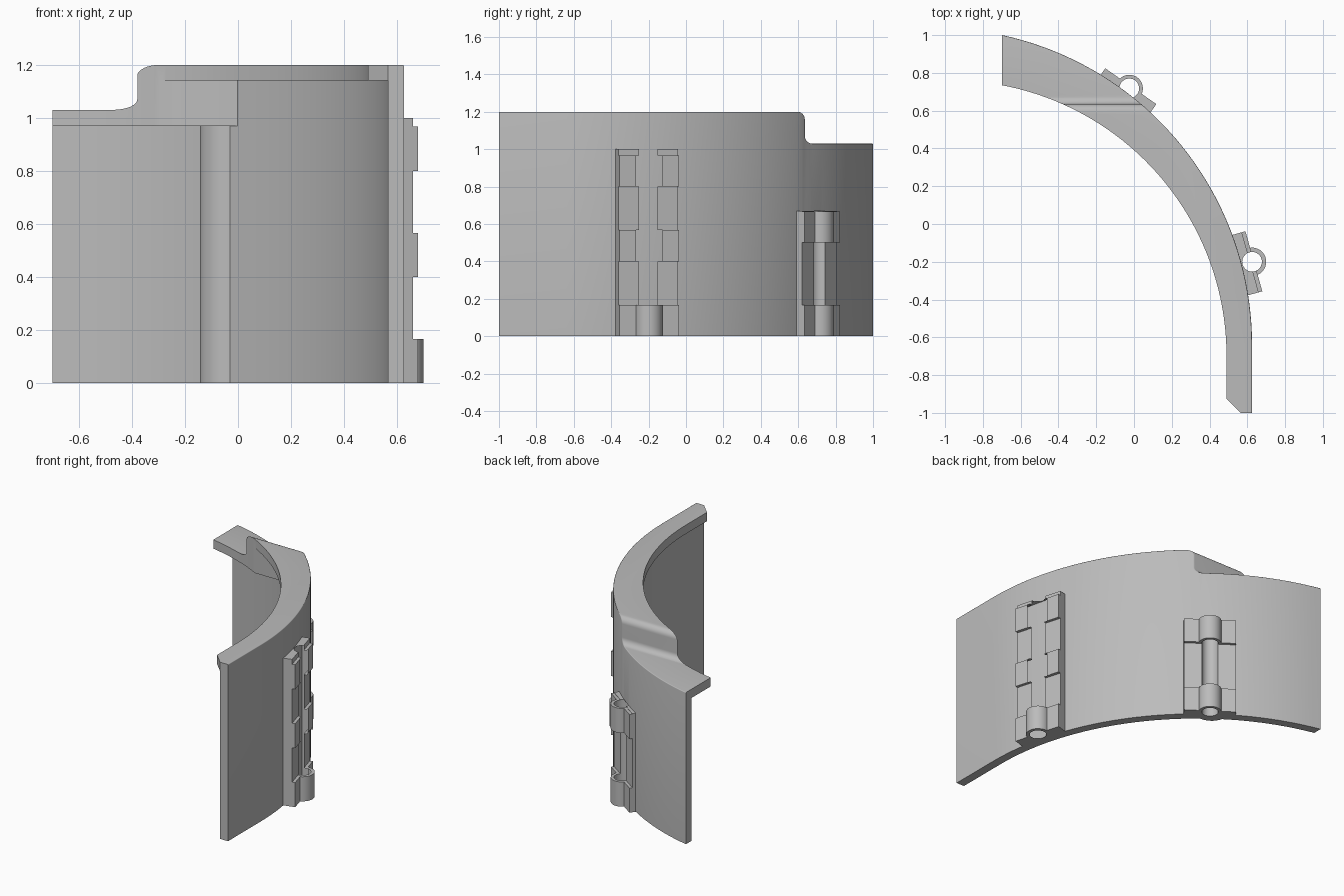
import bpy, bmesh
from math import sin, cos, pi, asin, atan2
from mathutils import Matrix, Vector

cube = bpy.data.objects.get("Cube")
if cube:
    bpy.data.objects.remove(cube)

grey = bpy.data.materials.new("plain_grey")
grey.use_nodes = True
GREY = (0.5, 0.5, 0.5, 1)
grey.diffuse_color = GREY
grey.node_tree.nodes["Principled BSDF"].inputs["Base Color"].default_value = GREY


def finish(name, bm):
    bmesh.ops.recalc_face_normals(bm, faces=bm.faces)
    me = bpy.data.meshes.new(name)
    bm.to_mesh(me)
    bm.free()
    me.materials.append(grey)
    ob = bpy.data.objects.new(name, me)
    bpy.context.collection.objects.link(ob)
    return ob


def prism(name, points, depth):
    """Extrude a closed outline of 3D points along a vector."""
    bm = bmesh.new()
    face = bm.faces.new([bm.verts.new(p) for p in points])
    ext = bmesh.ops.extrude_face_region(bm, geom=[face])
    bmesh.ops.translate(bm, vec=depth, verts=[v for v in ext["geom"] if isinstance(v, bmesh.types.BMVert)])
    return finish(name, bm)


def cylinder(name, c, r, z0, z1, n=40):
    ring = [(c[0] + r * cos(2 * pi * i / n), c[1] + r * sin(2 * pi * i / n), z0) for i in range(n)]
    return prism(name, ring, (0, 0, z1 - z0))


def combine(ob, tool, op):
    """Apply a boolean and discard the tool."""
    mod = ob.modifiers.new("cut", 'BOOLEAN')
    mod.object, mod.operation, mod.solver = tool, op, 'EXACT'
    bpy.context.view_layer.update()
    me = bpy.data.meshes.new_from_object(ob.evaluated_get(bpy.context.evaluated_depsgraph_get()))
    ob.modifiers.clear()
    ob.data = me
    bpy.data.objects.remove(tool)


def smooth(ob, angle):
    bpy.ops.object.select_all(action='DESELECT')
    ob.select_set(True)
    bpy.context.view_layer.objects.active = ob
    bpy.ops.object.shade_smooth_by_angle(angle=angle)


def arc(cx, cy, r, x_end, n=40):
    """Plan arc from straight ahead (+x) round to the given x."""
    end = pi / 2 - asin((x_end - cx) / r)
    return [(cx + r * cos(end * i / n), cy + r * sin(end * i / n)) for i in range(n + 1)]


def side_profile(y_step, high, low, r, x0):
    """Stepped side outline with a rounded top and foot on the step."""
    pts = [(-1.3, -0.2), (1.3, -0.2), (1.3, low)]
    if r:
        q = [i * pi / 16 for i in range(9)]
        pts += [(y_step + r - r * sin(a), low + r - r * cos(a)) for a in q]
        pts += [(y_step - r + r * cos(a), high - r + r * sin(a)) for a in q]
    else:
        pts += [(y_step, low), (y_step, high)]
    pts.append((-1.3, high))
    return [(x0, y, z) for y, z in pts]


LEFT, FRONT = -0.70, -1.0
OX, OY, OR, WALL = -1.053, -0.64, 1.678, 0.06

# Hinge positions: centre, outward normal
side_c, side_n = Vector((0.625, -0.2)), Vector((0.963, 0.27)).normalized()
back_c, back_n = Vector((-0.025, 0.718)), Vector((0.575, 0.82)).normalized()

# Curved shell with an inward top lip and a lowered end
outer = [(0.625, FRONT)] + arc(OX, OY, OR, LEFT)
lip = arc(-0.97, -0.7, 1.46, LEFT)[::-1] + [(0.49, -0.925), (0.565, FRONT)]
shell = prism("curved_shell", [(x, y, 0) for x, y in outer + lip], (0, 0, 1.4))
combine(shell, prism("step_tool", side_profile(0.635, 1.2, 1.03, 0.04, -1.5), (3, 0, 0)), 'INTERSECT')

# Round the outer top edge
bm = bmesh.new()
bm.from_mesh(shell.data)
bmesh.ops.remove_doubles(bm, verts=bm.verts, dist=0.0005)


def on_outer(v):
    x, y = v.co.x, v.co.y
    if y < OY:
        return abs(x - 0.625) < 0.002
    return abs(((x - OX) ** 2 + (y - OY) ** 2) ** 0.5 - OR) < 0.002


rim = [e for e in bm.edges if all(on_outer(v) and v.co.z > 0.9 for v in e.verts)
       and len(e.link_faces) == 2 and e.calc_face_angle(0) > 0.6]
bmesh.ops.bevel(bm, geom=rim, offset=0.025, segments=4, profile=0.5, affect='EDGES', clamp_overlap=True)
bm.to_mesh(shell.data)
bm.free()

# Hollow the inside, leaving a rounded rib behind the back hinge
inner = [(0.565, -1.3)] + arc(OX, OY, OR - WALL, LEFT - 0.1) + [(-1.2, 0.9), (-1.2, -1.3)]
cavity = prism("cavity_tool", [(x, y, -0.2) for x, y in inner], (0, 0, 1.6))
combine(cavity, prism("roof_tool", side_profile(0.59, 1.14, 0.97, 0, -1.5), (3, 0, 0)), 'INTERSECT')
combine(cavity, cylinder("rib_tool", back_c + Vector((-0.01, 0.006)), 0.11, -0.3, 1.3), 'DIFFERENCE')
combine(shell, cavity, 'DIFFERENCE')
combine(shell, cylinder("bore_tool", back_c, 0.052, -0.1, 0.67), 'DIFFERENCE')
smooth(shell, 0.5)


def slab(name, c, n, half, near, far, z0, z1):
    t = Vector((-n.y, n.x))
    corners = [c + t * s * half + n * d for s, d in ((-1, near), (-1, far), (1, far), (1, near))]
    return prism(name, [(p.x, p.y, z0) for p in corners], (0, 0, z1 - z0))


def hinge(name, c, n, height, knuckles, near, base, leaf, r):
    """Backing plate with raised leaves and bored knuckles."""
    body = slab(name, c, n, 0.165, near, base, 0, height)
    for z in knuckles:
        combine(body, slab("leaf_tool", c, n, 0.165, near, leaf, z, z + 0.167), 'UNION')
        combine(body, cylinder("barrel_tool", c, r, z, z + 0.167), 'UNION')
    combine(body, cylinder("bore_tool", c, 0.052, -0.1, height + 0.1), 'DIFFERENCE')
    smooth(body, 0.5)


hinge("side_hinge", side_c, side_n, 1.0, (0, 0.4, 0.8), -0.08, -0.01, 0.01, 0.075)
hinge("back_hinge", back_c, back_n, 0.67, (0, 0.5), -0.05, -0.005, 0.014, 0.072)
